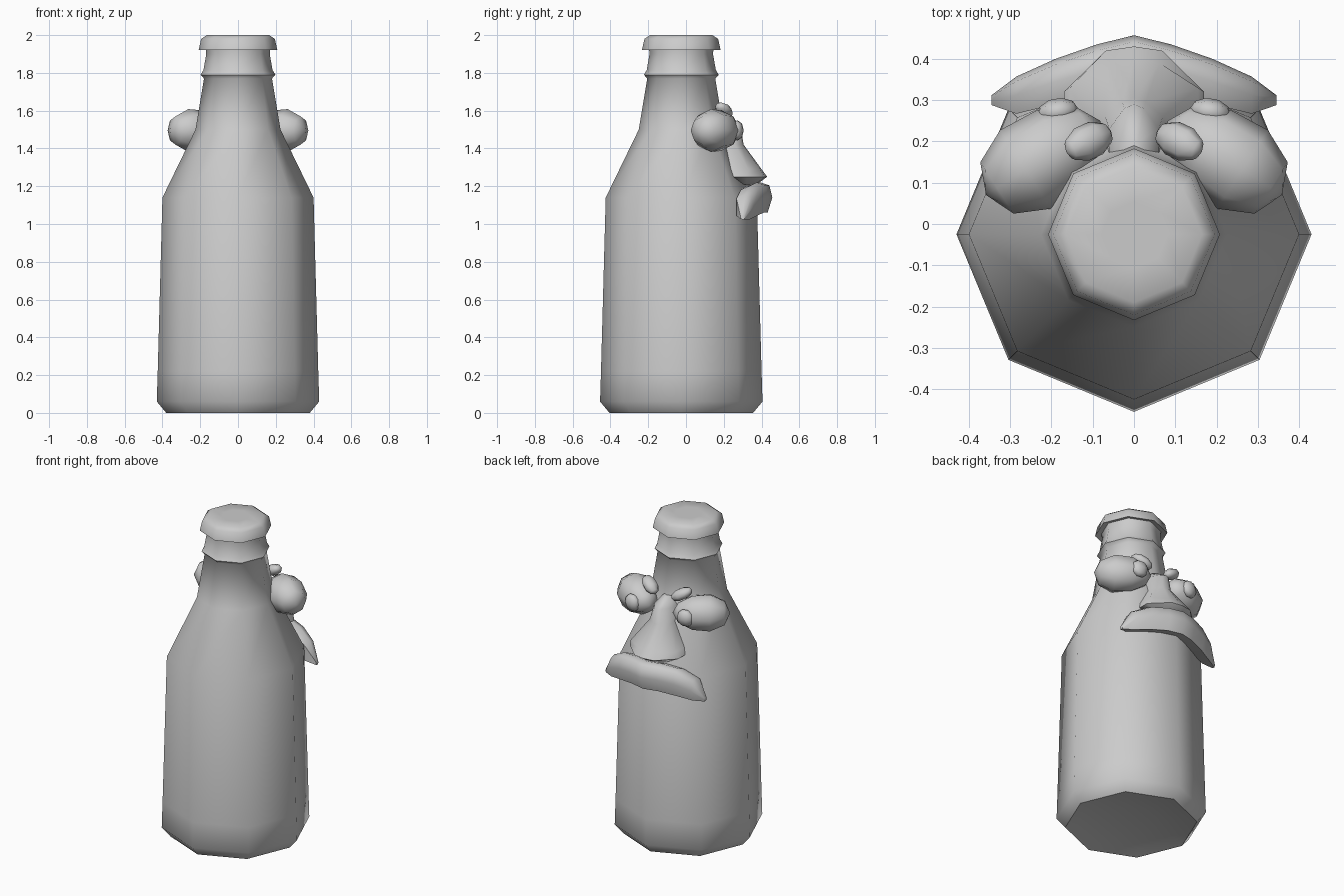
import bpy, bmesh, math
from mathutils import Matrix, Vector

if "Cube" in bpy.data.objects:
    bpy.data.objects.remove(bpy.data.objects["Cube"])

CY = -0.025  # bottle axis in y


def finish(name, bm, angle=60):
    bmesh.ops.recalc_face_normals(bm, faces=bm.faces[:])
    me = bpy.data.meshes.new(name)
    bm.to_mesh(me)
    bm.free()
    ob = bpy.data.objects.new(name, me)
    bpy.context.collection.objects.link(ob)
    bpy.ops.object.select_all(action='DESELECT')
    bpy.context.view_layer.objects.active = ob
    ob.select_set(True)
    bpy.ops.object.shade_smooth_by_angle(angle=math.radians(angle))
    return ob


def loft(name, rings, angle=60):
    """Skin a list of closed rings and cap both ends."""
    bm = bmesh.new()
    rows = [[bm.verts.new(p) for p in r] for r in rings]
    n = len(rows[0])
    for a, b in zip(rows, rows[1:]):
        for i in range(n):
            j = (i + 1) % n
            bm.faces.new((a[i], a[j], b[j], b[i]))
    bm.faces.new(rows[0])
    bm.faces.new(rows[-1])
    return finish(name, bm, angle)


def lathe(name, profile, sides=8):
    rings = []
    for r, z in profile:
        rings.append([(r * math.cos(2 * math.pi * i / sides),
                       CY + r * math.sin(2 * math.pi * i / sides), z)
                      for i in range(sides)])
    return loft(name, rings)


def blob(name, centre, size, yaw=0, pitch=0, taper=0):
    """Low-poly ellipsoid, long axis x, pitched about y, then yawed about z."""
    bm = bmesh.new()
    bmesh.ops.create_uvsphere(bm, u_segments=8, v_segments=5, radius=1)
    # poles along the long axis
    bmesh.ops.rotate(bm, verts=bm.verts, matrix=Matrix.Rotation(math.pi / 2, 3, 'Y'))
    rot = Matrix.Rotation(math.radians(yaw), 3, 'Z') @ Matrix.Rotation(math.radians(pitch), 3, 'Y')
    for v in bm.verts:
        k = 1 + taper * v.co.x
        p = Vector((v.co.x * size[0], v.co.y * size[1] * k, v.co.z * size[2] * k))
        v.co = rot @ p + Vector(centre)
    return finish(name, bm, 80)


# Bottle with a hollowed underside, shoulder and collar
lathe("bottle", [(0.15, 0.035), (0.31, 0.015), (0.38, 0.0), (0.43, 0.06), (0.425, 0.22),
                 (0.40, 1.14), (0.225, 1.5), (0.18, 1.77), (0.198, 1.79),
                 (0.183, 1.815), (0.168, 1.9), (0.172, 1.94)])

# Cap
lathe("cap", [(0.165, 1.935), (0.208, 1.922), (0.195, 1.98), (0.165, 2.0), (0.08, 2.0)])

# Eyes, pupils and slanted brows, mirrored in x
for s, side in ((1, "right"), (-1, "left")):
    blob("eye_" + side, (s * 0.22, 0.16, 1.495), (0.165, 0.115, 0.115), yaw=-s * 33, taper=s * 0.12)
    blob("pupil_" + side, (s * 0.185, 0.272, 1.495), (0.05, 0.033, 0.055), yaw=-s * 10)
    blob("brow_" + side, (s * 0.11, 0.2, 1.6), (0.068, 0.045, 0.035), yaw=-s * 25, pitch=-s * 28)

# Nose: narrow bridge widening to a broad base (half width, back y, front y, z)
nose = []
for w, yb, ym, yf, z in [(0.025, 0.17, 0.19, 0.21, 1.56), (0.06, 0.17, 0.23, 0.29, 1.51),
                         (0.07, 0.19, 0.26, 0.305, 1.42), (0.155, 0.23, 0.33, 0.40, 1.29),
                         (0.17, 0.25, 0.32, 0.43, 1.25), (0.09, 0.28, 0.32, 0.375, 1.21)]:
    nose.append([(-w, yb, z), (-w, ym, z), (-w * 0.4, yf - 0.01, z), (0, yf, z),
                 (w * 0.4, yf - 0.01, z), (w, ym, z), (w, yb, z)])
loft("nose", nose)

# Mouth: a downturned lip swept around the bottle
half = [(0.345, 0.30, 1.035, 0.012, 0.012), (0.285, 0.312, 1.09, 0.045, 0.065),
        (0.19, 0.345, 1.125, 0.055, 0.08), (0.09, 0.375, 1.14, 0.06, 0.08),
        (0.0, 0.395, 1.14, 0.062, 0.08)]
path = [(-x, *rest) for x, *rest in half] + half[-2::-1]
rings = []
for x, y, z, ry, rz in path:
    rings.append([(x, y - ry, z - rz * 0.7), (x, y - ry, z + rz * 0.7), (x, y, z + rz),
                  (x, y + ry * 0.75, z + rz * 0.8), (x, y + ry, z), (x, y + ry * 0.6, z - rz)])
loft("mouth", rings)
